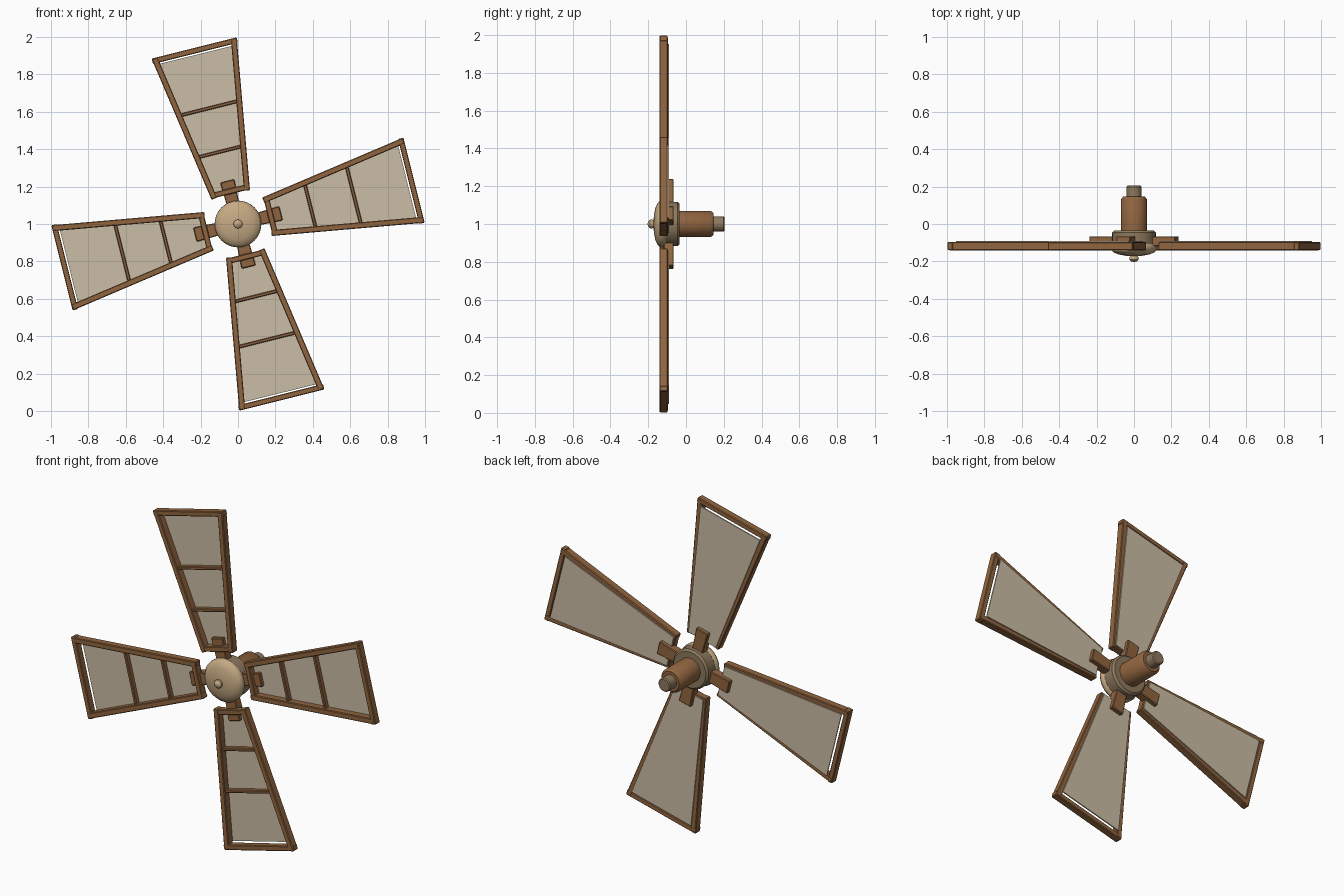
import bpy, bmesh, math
from mathutils import Matrix, Vector

cube = bpy.data.objects.get("Cube")
if cube:
    bpy.data.objects.remove(cube, do_unlink=True)


def material(name, rgb):
    m = bpy.data.materials.new(name)
    m.use_nodes = True
    m.diffuse_color = (*rgb, 1)
    m.node_tree.nodes["Principled BSDF"].inputs["Base Color"].default_value = (*rgb, 1)
    return m


wood = material("brown wood", (0.28, 0.13, 0.05))
canvas = material("sail canvas", (0.60, 0.51, 0.38))
cap_tan = material("tan cap", (0.56, 0.40, 0.23))
hub_tan = material("dull hub", (0.27, 0.19, 0.11))

CENTRE = Matrix.Translation((0, 0, 1))


def finish(name, bm, mat, matrix, bevel=0, smooth=False):
    bmesh.ops.recalc_face_normals(bm, faces=bm.faces)
    mesh = bpy.data.meshes.new(name)
    bm.to_mesh(mesh)
    bm.free()
    mesh.materials.append(mat)
    ob = bpy.data.objects.new(name, mesh)
    bpy.context.collection.objects.link(ob)
    ob.matrix_world = matrix
    if bevel:
        mod = ob.modifiers.new("bevel", 'BEVEL')
        mod.width = bevel
        mod.segments = 1
    if smooth:
        bpy.ops.object.select_all(action='DESELECT')
        ob.select_set(True)
        bpy.context.view_layer.objects.active = ob
        bpy.ops.object.shade_smooth_by_angle(angle=math.radians(40))
    return ob


def slab(name, outline, y0, y1, mat, matrix, bevel=0):
    """Flat outline in x and z, given thickness from y0 to y1."""
    bm = bmesh.new()
    face = bm.faces.new([bm.verts.new((x, y0, z)) for x, z in outline])
    ext = bmesh.ops.extrude_face_region(bm, geom=[face])
    verts = [v for v in ext["geom"] if isinstance(v, bmesh.types.BMVert)]
    bmesh.ops.translate(bm, vec=(0, y1 - y0, 0), verts=verts)
    return finish(name, bm, mat, matrix, bevel)


def bar(name, a, b, width, y0, y1, matrix):
    """Straight beam between two points of the blade plane."""
    a, b = Vector(a), Vector(b)
    d = (b - a).normalized()
    n = Vector((-d.y, d.x)) * width / 2
    return slab(name, [a + n, b + n, b - n, a - n], y0, y1, wood, matrix, 0.004)


def taper(u0, h0, u1, h1):
    return [(u0, -h0), (u1, -h1), (u1, h1), (u0, h0)]


def lathe(name, profile, mat, steps=32):
    """Turned part around the shaft axis; profile is (y, radius)."""
    bm = bmesh.new()
    verts = [bm.verts.new((r, y, 0)) for y, r in profile]
    edges = [bm.edges.new(p) for p in zip(verts, verts[1:])]
    bmesh.ops.spin(bm, geom=verts + edges, cent=(0, 0, 0), axis=(0, 1, 0),
                   angle=math.tau, steps=steps)
    bmesh.ops.remove_doubles(bm, verts=bm.verts, dist=0.0001)
    return finish(name, bm, mat, CENTRE, smooth=True)


# Hub, shaft and end pin
lathe("hub_cap", [(-0.173, 0), (-0.17, 0.045), (-0.162, 0.085), (-0.15, 0.112),
                  (-0.135, 0.124), (-0.118, 0.125), (-0.108, 0.118), (-0.108, 0)], cap_tan)
lathe("hub_body", [(-0.112, 0), (-0.112, 0.117), (-0.045, 0.117),
                   (-0.034, 0.106), (-0.034, 0)], hub_tan)
lathe("hub_knob", [(-0.204, 0), (-0.2, 0.014), (-0.19, 0.024), (-0.18, 0.024),
                   (-0.165, 0.016), (-0.165, 0)], cap_tan, 16)
lathe("shaft", [(-0.04, 0), (-0.04, 0.07), (0.13, 0.07), (0.146, 0.058), (0.146, 0)], wood)
lathe("shaft_pin", [(0.14, 0), (0.14, 0.04), (0.199, 0.04), (0.205, 0.034), (0.205, 0)],
      hub_tan, 24)

# Four blades
INNER, OUTER = 0.162, 0.966


def rail_at(u):
    return 0.09 + (u - INNER) / (OUTER - INNER) * 0.128


FRONT, BACK = -0.141, -0.096
for i in range(4):
    m = CENTRE @ Matrix.Rotation(-math.radians(14 + 90 * i), 4, 'Y')
    n = f"_{i + 1}"
    # Wooden frame
    for side, s in (("upper", 1), ("lower", -1)):
        bar(f"blade_{side}_rail" + n, (INNER, s * rail_at(INNER)),
            (OUTER, s * rail_at(OUTER)), 0.032, FRONT, BACK, m)
    for part, u, extra in (("root", 0.18, 0.004), ("tip", 0.955, 0.018)):
        h = rail_at(u) + extra
        bar(f"blade_{part}_bar" + n, (u, -h), (u, h), 0.03, FRONT + 0.001, BACK - 0.001, m)
    # Thin battens in front of the sail
    for k, u in enumerate((0.398, 0.638)):
        h = rail_at(u)
        bar(f"blade_batten_{k + 1}" + n, (u, -h), (u, h), 0.018, -0.128, -0.097, m)
    # Sail
    slab("sail" + n, taper(0.172, 0.092, 0.932, 0.2), -0.097, -0.09, canvas, m)
    # Arm from hub to blade
    slab("blade_arm" + n, taper(0.06, 0.032, 0.237, 0.039), -0.118, -0.066, wood, m, 0.004)
